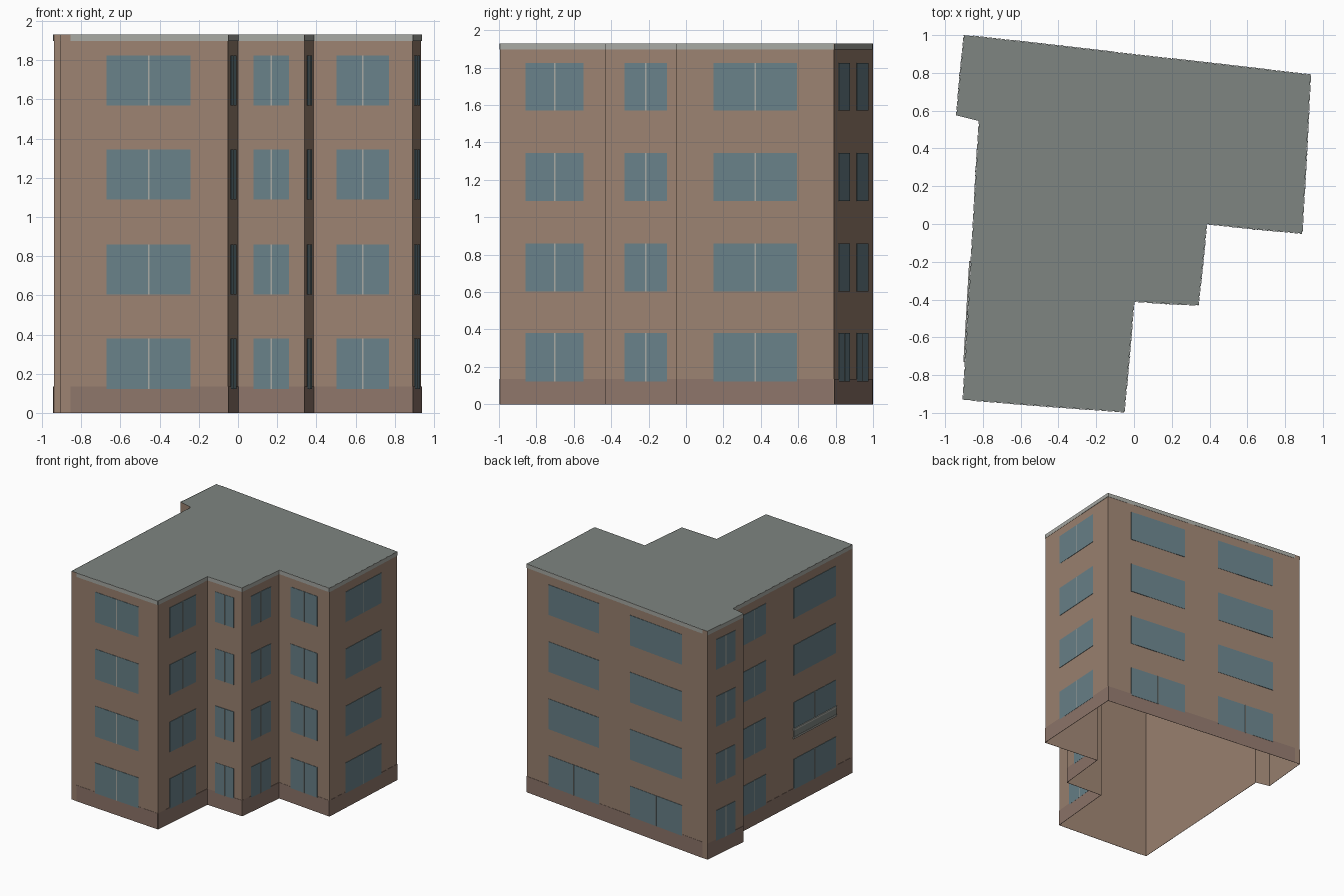
import bpy, bmesh
from mathutils import Vector

if "Cube" in bpy.data.objects:
    bpy.data.objects.remove(bpy.data.objects["Cube"])

HEIGHT = 1.93
# footprint, clockwise seen from above
PLAN = [(-0.90, 1.0), (0.935, 0.79), (0.89, -0.05), (0.385, 0.0), (0.34, -0.43),
        (0.0, -0.41), (-0.052, -0.995), (-0.905, -0.93), (-0.82, 0.545), (-0.94, 0.575)]
ROWS = [(0.123, 0.38), (0.603, 0.86), (1.088, 1.343), (1.57, 1.825)]
MID = (0.235, 0.765)
# per wall: trim range along the wall, windows as (start, end, rows having a centre bar)
WALLS = {
    0: ((0.026, 1), [(0.14, 0.427, 1), (0.60, 0.88, 1)]),
    1: ((0, 1), [(*MID, 4)]),
    2: ((0, 1), [(*MID, 4)]),
    3: ((0, 1), [(*MID, 4)]),
    4: ((0, 1), [(*MID, 4)]),
    5: ((0, 1), [(*MID, 4)]),
    6: ((0, 0.942), [(0.222, 0.725, 4)]),
    7: ((0, 1), [(0.14, 0.492, 2), (0.724, 0.917, 4)]),
    9: ((0, 1), [(*MID, 4)]),
}


def material(name, rgb):
    m = bpy.data.materials.new(name)
    m.diffuse_color = (*rgb, 1)
    m.use_nodes = True
    m.node_tree.nodes["Principled BSDF"].inputs["Base Color"].default_value = m.diffuse_color
    return m


def finish(name, bm, mat):
    mesh = bpy.data.meshes.new(name)
    bm.to_mesh(mesh)
    bm.free()
    mesh.materials.append(mat)
    obj = bpy.data.objects.new(name, mesh)
    bpy.context.collection.objects.link(obj)


def wall_point(i, t, out, z):
    a, b = Vector(PLAN[i]), Vector(PLAN[(i + 1) % len(PLAN)])
    d = b - a
    n = Vector((-d.y, d.x)).normalized()
    p = a + d * t + n * out
    return (p.x, p.y, z)


def slab(bm, i, t0, t1, z0, z1, o0, o1):
    """Box lying on wall i between two fractions of its length."""
    ring = [(t0, z0), (t1, z0), (t1, z1), (t0, z1)]
    inner = [bm.verts.new(wall_point(i, t, o0, z)) for t, z in ring]
    outer = [bm.verts.new(wall_point(i, t, o1, z)) for t, z in ring]
    faces = [bm.faces.new(inner), bm.faces.new(outer[::-1])]
    for k in range(4):
        j = (k + 1) % 4
        faces.append(bm.faces.new((inner[j], inner[k], outer[k], outer[j])))
    bmesh.ops.recalc_face_normals(bm, faces=faces)


brick = material("brick", (0.33, 0.225, 0.165))
plinth = material("plinth", (0.27, 0.18, 0.145))
glass = material("glass", (0.14, 0.22, 0.25))
trim = material("trim", (0.39, 0.40, 0.37))
roofing = material("roofing", (0.21, 0.235, 0.22))

# outer walls, open underneath
bm = bmesh.new()
low = [bm.verts.new((x, y, 0)) for x, y in PLAN]
top = [bm.verts.new((x, y, HEIGHT)) for x, y in PLAN]
for k in range(len(PLAN)):
    j = (k + 1) % len(PLAN)
    bm.faces.new((low[j], low[k], top[k], top[j]))
finish("walls", bm, brick)

# flat roof
bm = bmesh.new()
bm.faces.new([bm.verts.new((x, y, HEIGHT)) for x, y in reversed(PLAN)])
finish("roof", bm, roofing)

# trim bands, window panes and centre bars
base, cornice, panes, bars = (bmesh.new() for _ in range(4))
for i, (span, windows) in WALLS.items():
    length = (Vector(PLAN[(i + 1) % len(PLAN)]) - Vector(PLAN[i])).length
    slab(base, i, *span, 0, 0.135, 0.001, 0.003)
    slab(cornice, i, *span, 1.897, HEIGHT, 0.001, 0.003)
    for t0, t1, barred in windows:
        for r, (z0, z1) in enumerate(ROWS):
            slab(panes, i, t0, t1, z0, z1, 0.001, 0.004)
            if r < barred:
                mid, half = (t0 + t1) / 2, 0.004 / length
                slab(bars, i, mid - half, mid + half, z0, z1, 0.004, 0.006)
finish("base_band", base, plinth)
finish("cornice_band", cornice, trim)
finish("window_panes", panes, glass)
finish("window_bars", bars, trim)

# low railing under one window on the left side
bm = bmesh.new()
for z0, z1 in ((0.555, 0.57), (0.625, 0.64)):
    slab(bm, 7, 0.135, 0.497, z0, z1, 0.001, 0.010)
finish("railing_bars", bm, trim)
bm = bmesh.new()
slab(bm, 7, 0.137, 0.495, 0.57, 0.625, 0.001, 0.007)
finish("railing_panel", bm, roofing)
